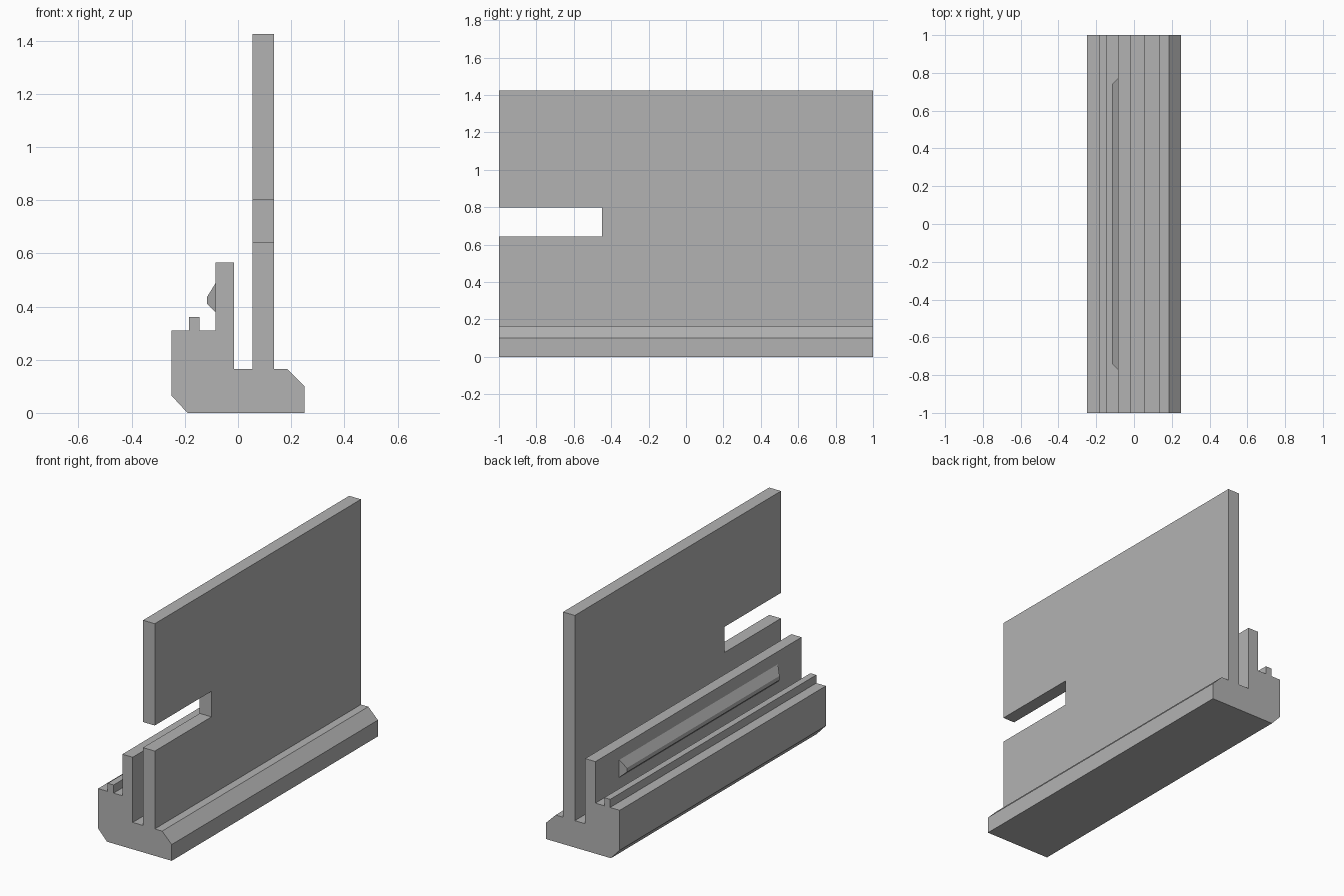
import bpy, bmesh

if "Cube" in bpy.data.objects:
    bpy.data.objects.remove(bpy.data.objects["Cube"])

grey = bpy.data.materials.new("plain_grey")
grey.diffuse_color = (0.45, 0.45, 0.45, 1)
grey.use_nodes = True
grey.node_tree.nodes["Principled BSDF"].inputs["Base Color"].default_value = grey.diffuse_color


def prism(name, rings):
    """Join two matching end outlines into a closed solid."""
    bm = bmesh.new()
    a, b = [[bm.verts.new(p) for p in ring] for ring in rings]
    bm.faces.new(a)
    bm.faces.new(b)
    for i in range(len(a)):
        j = (i + 1) % len(a)
        bm.faces.new((a[i], a[j], b[j], b[i]))
    bmesh.ops.recalc_face_normals(bm, faces=bm.faces)
    mesh = bpy.data.meshes.new(name)
    bm.to_mesh(mesh)
    bm.free()
    mesh.materials.append(grey)
    obj = bpy.data.objects.new(name, mesh)
    bpy.context.collection.objects.link(obj)
    return obj


# Base rail with chamfers, small rib, clip wall and slot floor
rail = [(-0.19, 0), (0.25, 0), (0.25, 0.10), (0.185, 0.165),
        (-0.015, 0.165), (-0.015, 0.565), (-0.085, 0.565), (-0.085, 0.31),
        (-0.145, 0.31), (-0.145, 0.36), (-0.185, 0.36), (-0.185, 0.31),
        (-0.25, 0.31), (-0.25, 0.065)]
prism("base_rail", [[(x, y, z) for x, z in rail] for y in (-1, 1)])

# Tall panel, notched at its front end
panel = [(-1, 0.165), (1, 0.165), (1, 1.425), (-1, 1.425),
         (-1, 0.80), (-0.45, 0.80), (-0.45, 0.643), (-1, 0.643)]
prism("tall_panel", [[(x, y, z) for y, z in panel] for x in (0.055, 0.135)])

# Snap ridge on the clip wall, with tapered ends
ridge = [(-0.085, 0.38, 0.77), (-0.117, 0.41, 0.74),
         (-0.117, 0.435, 0.74), (-0.085, 0.487, 0.77)]
prism("snap_ridge", [[(x, s * y, z) for x, z, y in ridge] for s in (-1, 1)])
